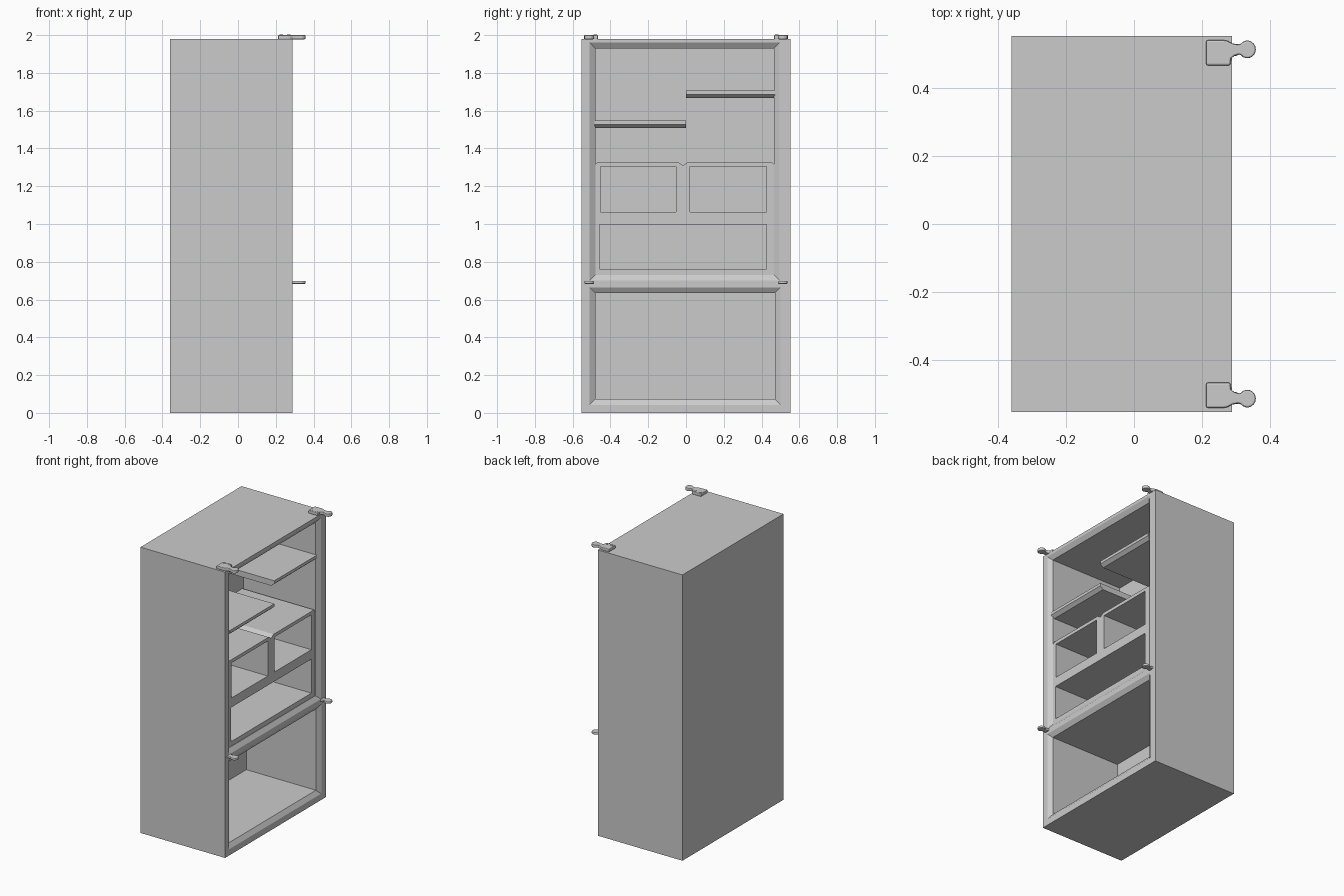
import bpy, bmesh, math

if "Cube" in bpy.data.objects:
    bpy.data.objects.remove(bpy.data.objects["Cube"])


def make(name, bm):
    bmesh.ops.recalc_face_normals(bm, faces=bm.faces)
    me = bpy.data.meshes.new(name)
    bm.to_mesh(me)
    bm.free()
    ob = bpy.data.objects.new(name, me)
    bpy.context.collection.objects.link(ob)
    return ob


def loft(name, sections):
    """Rectangular solid lofted along x; each section is x, y0, y1, z0, z1."""
    bm = bmesh.new()
    rings = [[bm.verts.new((x, y, z)) for y, z in ((a, c), (b, c), (b, d), (a, d))]
             for x, a, b, c, d in sections]
    bm.faces.new(rings[0])
    bm.faces.new(rings[-1])
    for r, s in zip(rings, rings[1:]):
        for i in range(4):
            j = (i + 1) % 4
            bm.faces.new((r[i], r[j], s[j], s[i]))
    return make(name, bm)


def prism(name, pts, offset):
    """Solid from a planar outline of 3D points pushed along offset."""
    bm = bmesh.new()
    face = bm.faces.new([bm.verts.new(p) for p in pts])
    res = bmesh.ops.extrude_face_region(bm, geom=[face])
    verts = [g for g in res["geom"] if isinstance(g, bmesh.types.BMVert)]
    bmesh.ops.translate(bm, verts=verts, vec=offset)
    if face.is_valid and not any(len(e.link_faces) > 2 for e in face.edges) \
            and all(len(e.link_faces) == 2 for e in bm.edges):
        return make(name, bm)
    edges = [e for e in bm.edges if len(e.link_faces) == 1]
    bmesh.ops.holes_fill(bm, edges=edges)
    return make(name, bm)


def apply_mods(ob):
    bpy.context.view_layer.objects.active = ob
    for m in list(ob.modifiers):
        bpy.ops.object.modifier_apply(modifier=m.name)


def cut(ob, cutter):
    m = ob.modifiers.new("cut", 'BOOLEAN')
    m.operation, m.solver, m.object = 'DIFFERENCE', 'EXACT', cutter
    apply_mods(ob)
    bpy.data.objects.remove(cutter)


def cavity(y0, y1, z0, z1, back, front, rim=0.03, depth=0.02):
    """Pocket cutter with a chamfered mouth at the front plane."""
    e = rim * 1.05
    return loft("cutter", [(back, y0, y1, z0, z1), (front - depth, y0, y1, z0, z1),
                           (front + depth * 0.05, y0 - e, y1 + e, z0 - e, z1 + e)])


# Cabinet with fridge and freezer compartments
cabinet = loft("cabinet", [(-0.36, -0.553, 0.553, 0, 1.98), (0.288, -0.553, 0.553, 0, 1.98)])
cut(cabinet, cavity(-0.48, 0.466, 0.73, 1.93, -0.285, 0.288))
cut(cabinet, cavity(-0.48, 0.47, 0.073, 0.635, -0.265, 0.288))

# Staggered shelves with a sloped underside lip
for name, y0, y1, z in (("left_shelf", -0.485, 0.0, 1.547), ("right_shelf", 0.0, 0.47, 1.706)):
    prof = [(-0.287, z), (0.278, z), (0.278, z - 0.02), (0.255, z - 0.04), (-0.287, z - 0.04)]
    prism(name, [(x, y0, h) for x, h in prof], (0, y1 - y0, 0))

# Drawer block with two upper compartments and one wide one
prof = [(-0.482, 0.728), (0.468, 0.728), (0.468, 1.315), (0.455, 1.328), (0.012, 1.328),
        (-0.015, 1.31), (-0.042, 1.328), (-0.465, 1.328), (-0.482, 1.315)]
drawers = prism("drawer_block", [(-0.287, y, z) for y, z in prof], (0.552, 0, 0))
for y0, y1, z0, z1 in ((-0.452, -0.052, 1.063, 1.305), (0.02, 0.425, 1.063, 1.305),
                       (-0.457, 0.425, 0.762, 0.998)):
    cut(drawers, loft("cutter", [(-0.25, y0, y1, z0, z1), (0.3, y0, y1, z0, z1)]))


# Hinges: flat plates with a rounded end, mirrored to both sides
def knob(a0, a1, n=14):
    return [(0.333 + 0.025 * math.cos(math.radians(a0 + (a1 - a0) * i / n)),
             0.513 + 0.026 * math.sin(math.radians(a0 + (a1 - a0) * i / n))) for i in range(n + 1)]


top_outline = [(0.212, 0.466), (0.283, 0.466), (0.285, 0.486), (0.295, 0.494), (0.308, 0.498)] \
    + knob(-140, 140) + [(0.306, 0.527), (0.29, 0.53), (0.275, 0.538), (0.265, 0.54), (0.212, 0.54)]
mid_outline = [(0.28, 0.492), (0.3, 0.494), (0.308, 0.498)] + knob(-140, 140) \
    + [(0.306, 0.528), (0.28, 0.532)]
for side, s in (("left", -1), ("right", 1)):
    for label, outline, z, h in (("top_hinge", top_outline, 1.978, 0.022),
                                 ("middle_hinge", mid_outline, 0.683, 0.016)):
        ob = prism(f"{side}_{label}", [(x, s * y, z) for x, y in outline], (0, 0, h))
        b = ob.modifiers.new("bevel", 'BEVEL')
        b.width, b.segments, b.limit_method, b.angle_limit = 0.005, 2, 'ANGLE', math.radians(50)
        apply_mods(ob)
    # Screw heads
    for i, x in enumerate((0.23, 0.268)):
        bpy.ops.mesh.primitive_cylinder_add(vertices=16, radius=0.009, depth=0.004,
                                            location=(x, s * 0.48, 2.0))
        bpy.context.object.name = f"{side}_hinge_screw_{i + 1}"
